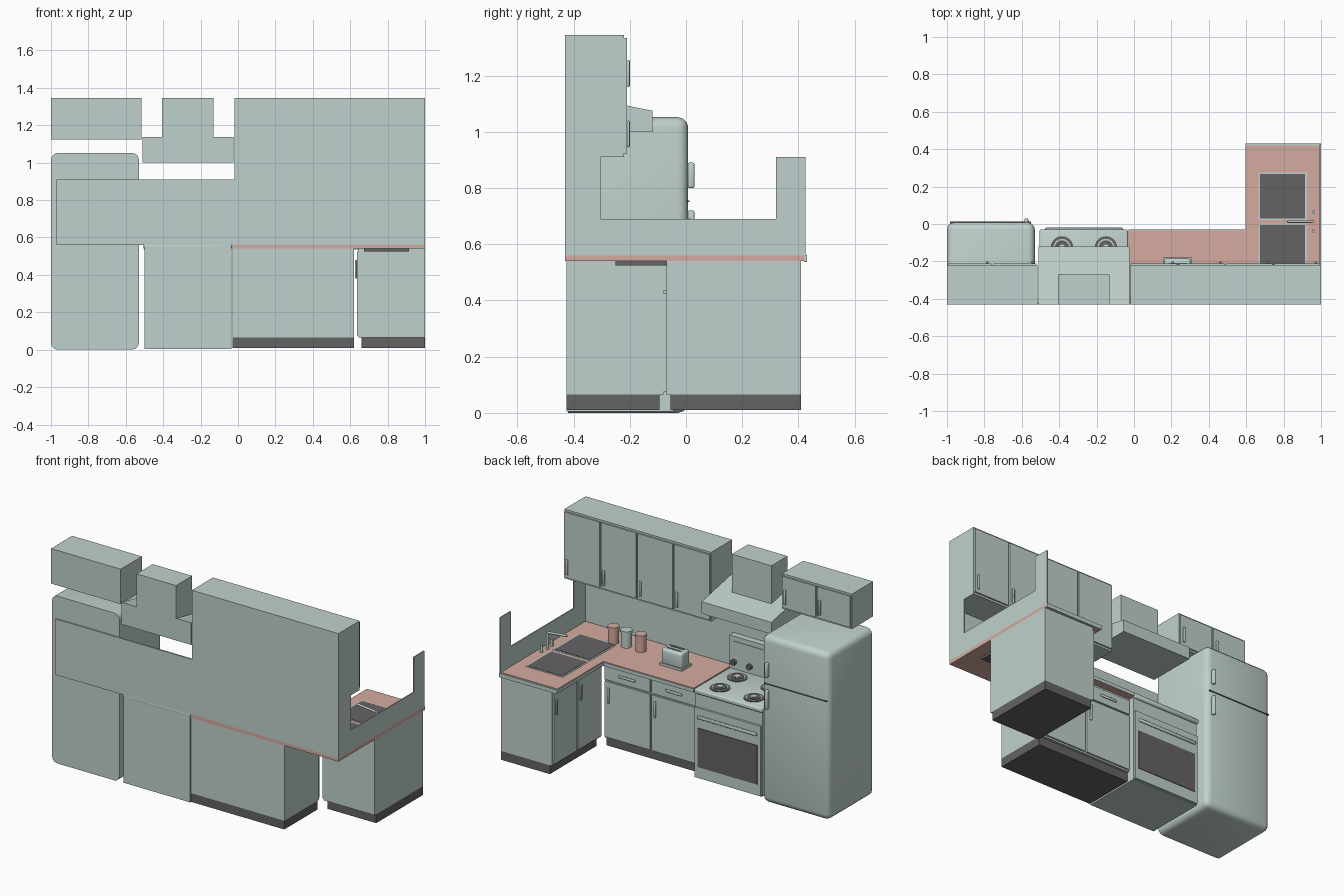
import bpy, bmesh, math
from mathutils import Vector, Matrix

cube = bpy.data.objects.get("Cube")
if cube:
    bpy.data.objects.remove(cube, do_unlink=True)


def material(name, rgb):
    m = bpy.data.materials.new(name)
    m.use_nodes = True
    m.diffuse_color = (*rgb, 1)
    m.node_tree.nodes["Principled BSDF"].inputs["Base Color"].default_value = (*rgb, 1)
    return m


ENAMEL = material("pale_green_enamel", (0.53, 0.64, 0.61))
COUNTER = material("pink_laminate", (0.66, 0.41, 0.35))
DARK = material("charcoal", (0.13, 0.125, 0.13))


def finish(name, bm, mat, smooth=False):
    bmesh.ops.recalc_face_normals(bm, faces=bm.faces)
    me = bpy.data.meshes.new(name)
    bm.to_mesh(me)
    bm.free()
    me.materials.append(mat)
    ob = bpy.data.objects.new(name, me)
    bpy.context.collection.objects.link(ob)
    if smooth:
        bpy.ops.object.select_all(action='DESELECT')
        ob.select_set(True)
        bpy.context.view_layer.objects.active = ob
        bpy.ops.object.shade_smooth_by_angle(angle=math.radians(50))
    return ob


def box(name, x, y, z, mat=ENAMEL, bevel=0, segments=2, keep=None):
    """Box from three (low, high) ranges; keep picks the edges to round."""
    bm = bmesh.new()
    bmesh.ops.create_cube(bm, size=1)
    for v in bm.verts:
        v.co = Vector([r[0] if c < 0 else r[1] for r, c in zip((x, y, z), v.co)])
    if bevel:
        edges = [e for e in bm.edges if keep is None or keep(e)]
        bmesh.ops.bevel(bm, geom=edges, offset=bevel, segments=segments,
                        profile=0.5, affect='EDGES')
    return finish(name, bm, mat, bool(bevel))


def prism(name, outline, axis, lo, hi, mat=ENAMEL):
    """Outline in the two other axes, extruded along axis."""
    bm = bmesh.new()

    def at(p, d):
        q = list(p)
        q.insert(axis, d)
        return q
    face = bm.faces.new([bm.verts.new(at(p, lo)) for p in outline])
    new = bmesh.ops.extrude_face_region(bm, geom=[face])["geom"]
    step = Vector(at((0, 0), hi - lo))
    bmesh.ops.translate(bm, vec=step, verts=[g for g in new if isinstance(g, bmesh.types.BMVert)])
    return finish(name, bm, mat)


def cyl(name, start, end, r, mat=ENAMEL, sides=20):
    a, b = Vector(start), Vector(end)
    d = b - a
    bm = bmesh.new()
    mtx = Matrix.Translation((a + b) / 2) @ d.to_track_quat('Z', 'Y').to_matrix().to_4x4()
    bmesh.ops.create_cone(bm, cap_ends=True, segments=sides, radius1=r, radius2=r,
                          depth=d.length, matrix=mtx)
    return finish(name, bm, mat, True)


# Back wall and side wall with its window opening
box("back_splash", (-0.97, 1), (-0.43, -0.42), (0.56, 0.91))
prism("side_splash", [(-0.43, 0.56), (0.425, 0.56), (0.425, 0.91), (0.32, 0.91),
                      (0.32, 0.69), (-0.305, 0.69), (-0.305, 0.91), (-0.43, 0.91)], 0, 0.993, 1)

# L-shaped counter with a pale front trim
prism("countertop", [(-0.03, -0.43), (1, -0.43), (1, 0.42), (0.6, 0.42),
                     (0.6, -0.035), (-0.03, -0.035)], 2, 0.54, 0.565, COUNTER)
box("counter_trim_main", (-0.03, 0.6), (-0.035, -0.03), (0.54, 0.562))
box("counter_trim_end", (0.6, 1), (0.42, 0.43), (0.537, 0.562))
box("counter_trim_side", (0.596, 0.6), (-0.035, 0.43), (0.54, 0.562))

# Base cabinets and toe kicks
box("base_cabinet_main", (-0.03, 0.62), (-0.425, -0.08), (0.065, 0.54))
box("toe_kick_main", (-0.03, 0.62), (-0.425, -0.095), (0.01, 0.065), DARK)
box("base_cabinet_leg", (0.645, 1), (-0.07, 0.41), (0.065, 0.54))
box("toe_kick_leg", (0.66, 1), (-0.055, 0.41), (0.01, 0.065), DARK)
for i, x in enumerate((-0.025, 0.3)):
    box(f"drawer_{i}", (x, x + 0.315), (-0.08, -0.07), (0.435, 0.525))
    box(f"drawer_handle_{i}", (x + 0.1, x + 0.215), (-0.07, -0.06), (0.473, 0.489), ENAMEL, 0.004)
    box(f"base_door_{i}", (x, x + 0.315), (-0.08, -0.07), (0.075, 0.425))
    box(f"base_handle_{i}", (x + 0.28, x + 0.295), (-0.07, -0.06), (0.29, 0.39), ENAMEL, 0.004)
for i, y in enumerate((-0.065, 0.175)):
    box(f"leg_door_{i}", (0.635, 0.645), (y, y + 0.23), (0.075, 0.525))
    box(f"leg_handle_{i}", (0.625, 0.635), (y + 0.2, y + 0.215), (0.38, 0.48), ENAMEL, 0.004)

# Wall cabinets
def wall_cabinet(name, x0, x1, z0, doors):
    box(name, (x0, x1), (-0.43, -0.22), (z0, 1.345))
    w = (x1 - x0) / doors
    for i in range(doors):
        a = x0 + i * w
        box(f"{name}_door_{i}", (a + 0.005, a + w - 0.005), (-0.22, -0.21), (z0 + 0.012, 1.333))
        box(f"{name}_handle_{i}", (a + w - 0.035, a + w - 0.02), (-0.21, -0.2),
            (z0 + 0.035, z0 + 0.13), ENAMEL, 0.004)


wall_cabinet("wall_cabinet", -0.02, 1, 0.91, 4)
wall_cabinet("fridge_cabinet", -1, -0.515, 1.125, 2)

# Range hood and flue
prism("range_hood", [(-0.43, 1.0), (-0.12, 1.0), (-0.12, 1.075), (-0.43, 1.138)], 0, -0.51, -0.025)
box("hood_flue", (-0.405, -0.13), (-0.43, -0.27), (1.1, 1.345))

# Stove
box("stove_body", (-0.5, -0.035), (-0.425, -0.045), (0.005, 0.55))
box("cooktop", (-0.505, -0.033), (-0.425, -0.03), (0.535, 0.565), ENAMEL, 0.008)
box("oven_door", (-0.497, -0.038), (-0.045, -0.032), (0.01, 0.45))
box("oven_window", (-0.475, -0.06), (-0.032, -0.028), (0.08, 0.325), DARK)
box("oven_handle", (-0.475, -0.06), (-0.032, -0.02), (0.385, 0.405), ENAMEL, 0.004)
box("stove_back_panel", (-0.5, -0.035), (-0.42, -0.38), (0.56, 0.77))
box("control_plate", (-0.47, -0.065), (-0.38, -0.376), (0.66, 0.74))
for i, x in enumerate((-0.47, -0.36, -0.18, -0.07)):
    cyl(f"stove_knob_{i}", (x, -0.38, 0.61), (x, -0.36, 0.61), 0.017, DARK)
for i, (x, y) in enumerate((x, y) for x in (-0.385, -0.15) for y in (-0.125, -0.295)):
    for part, r, h, mat in (("pan", 0.06, 0.568, DARK), ("ring", 0.046, 0.57, ENAMEL),
                            ("coil", 0.038, 0.574, DARK), ("cap", 0.016, 0.576, ENAMEL)):
        cyl(f"burner_{part}_{i}", (x, y, 0.56), (x, y, h), r, mat, 24)

# Refrigerator, rounded everywhere but the rear rim
box("fridge_body", (-1, -0.53), (-0.42, 0.008), (0, 1.052), ENAMEL, 0.037, 3,
    lambda e: any(v.co.y > -0.4 for v in e.verts))
box("fridge_seam", (-0.985, -0.55), (0, 0.013), (0.75, 0.756), DARK)
for name, z0, z1 in (("freezer_handle", 0.8, 0.89), ("fridge_handle", 0.6, 0.72)):
    box(name, (-0.585, -0.565), (0.005, 0.03), (z0, z1), ENAMEL, 0.006)

# Sink with two basins, taps and spout
for i, (y0, y1) in enumerate(((-0.25, -0.005), (0.03, 0.267))):
    box(f"sink_rim_{i}", (0.665, 0.925), (y0 - 0.008, y1 + 0.008), (0.56, 0.567))
    box(f"sink_basin_{i}", (0.675, 0.915), (y0, y1), (0.525, 0.569), DARK)
cyl("faucet_post", (0.955, 0.013, 0.565), (0.955, 0.013, 0.675), 0.009, ENAMEL, 12)
cyl("faucet_spout", (0.96, 0.013, 0.67), (0.82, 0.013, 0.685), 0.007, ENAMEL, 12)
for side in (-1, 1):
    y = 0.013 + side * 0.05
    cyl("tap", (0.96, y, 0.565), (0.96, y, 0.61), 0.009, ENAMEL, 12)

# Canisters
for i, (x, mat) in enumerate(((0.7, COUNTER), (0.61, ENAMEL), (0.51, COUNTER))):
    cyl(f"canister_{i}", (x, -0.28, 0.565), (x, -0.28, 0.65), 0.031, mat)
    cyl(f"canister_lid_{i}", (x, -0.28, 0.65), (x, -0.28, 0.67), 0.034, mat)

# Toaster
box("toaster", (0.16, 0.305), (-0.27, -0.185), (0.57, 0.67), ENAMEL, 0.015, 3)
box("toaster_base", (0.155, 0.31), (-0.275, -0.18), (0.565, 0.58))
for y in (-0.245, -0.215):
    box("toaster_slot", (0.185, 0.28), (y - 0.006, y + 0.006), (0.666, 0.672), DARK)
